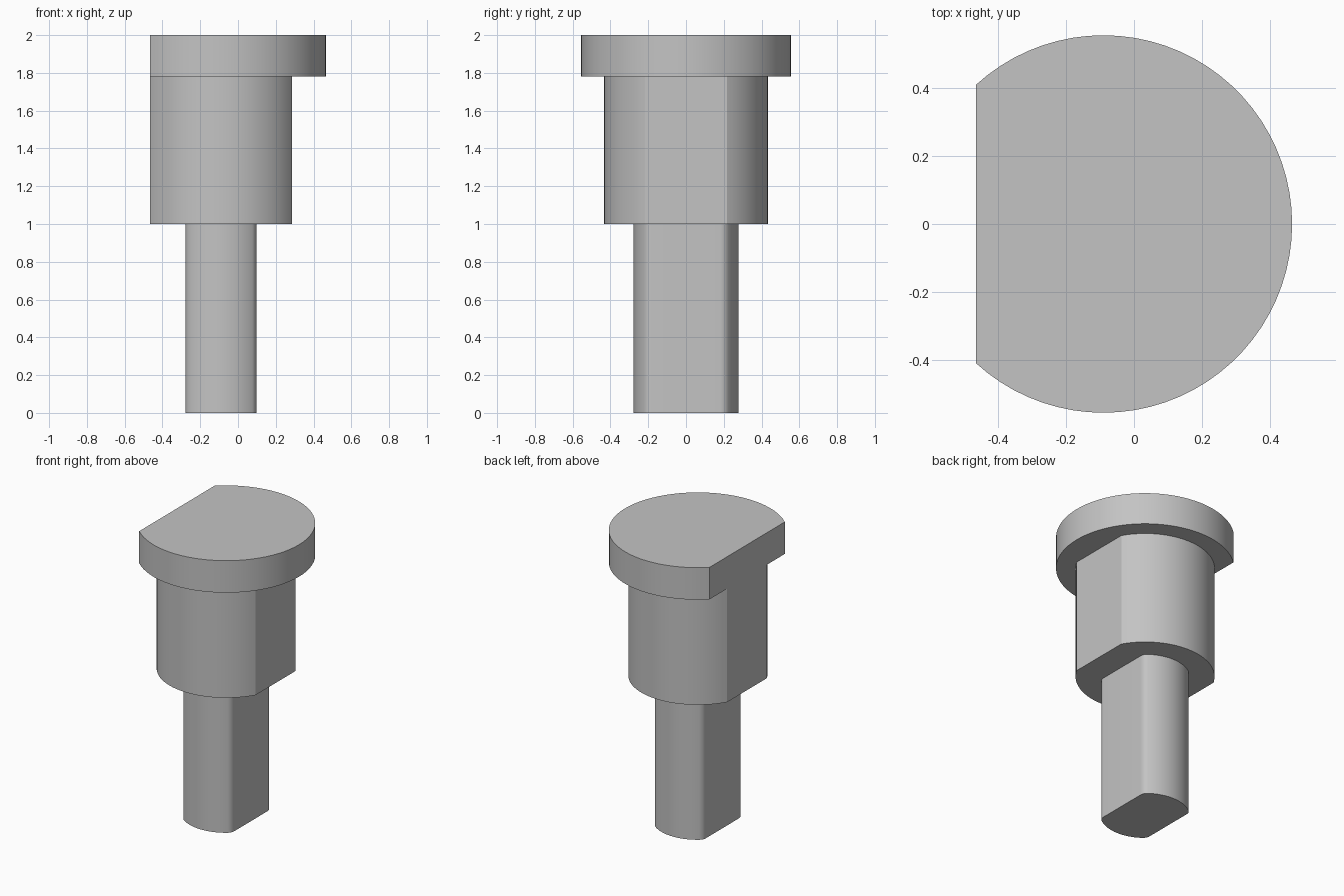
import bpy
import bmesh
from math import acos, atan2, cos, sin, sqrt, pi, radians

cube = bpy.data.objects.get("Cube")
if cube:
    bpy.data.objects.remove(cube, do_unlink=True)

AXIS_X = -0.09          # shared axis of all three sections
FLAT = 0.375            # distance of head and body flats from the axis

grey = bpy.data.materials.new("plain grey")
grey.use_nodes = True
colour = (0.55, 0.55, 0.55, 1)
grey.diffuse_color = colour
grey.node_tree.nodes["Principled BSDF"].inputs["Base Color"].default_value = colour


def arc(radius, start, end, steps, cx=0, cy=0):
    angles = [start + (end - start) * i / steps for i in range(steps + 1)]
    return [(cx + radius * cos(a), cy + radius * sin(a)) for a in angles]


def both_sides(half):
    """Add the half profile again, turned half way round."""
    return half + [(-x, -y) for x, y in half]


def single_flat(radius, flat):
    a = pi - acos(flat / radius)
    return arc(radius, -a, a, 56)


def double_flat(radius, flat):
    a = acos(flat / radius)
    return both_sides(arc(radius, a, pi - a, 32))


def rounded_double_flat(radius, flat, fillet):
    cx = flat - fillet
    cy = sqrt((radius - fillet) ** 2 - cx ** 2)
    a = atan2(cy, cx)
    half = arc(fillet, 0, a, 8, cx, cy)
    half += arc(radius, a, pi - a, 20)[1:-1]
    half += arc(fillet, pi - a, pi, 8, -cx, cy)
    return both_sides(half)


def extrude_profile(name, profile, bottom, top):
    bm = bmesh.new()
    face = bm.faces.new([bm.verts.new((AXIS_X + x, y, bottom)) for x, y in profile])
    result = bmesh.ops.extrude_face_region(bm, geom=[face], use_keep_orig=True)
    raised = [g for g in result["geom"] if isinstance(g, bmesh.types.BMVert)]
    bmesh.ops.translate(bm, verts=raised, vec=(0, 0, top - bottom))
    bmesh.ops.recalc_face_normals(bm, faces=bm.faces)
    mesh = bpy.data.meshes.new(name)
    bm.to_mesh(mesh)
    bm.free()
    mesh.materials.append(grey)
    obj = bpy.data.objects.new(name, mesh)
    bpy.context.collection.objects.link(obj)
    bpy.ops.object.select_all(action="DESELECT")
    obj.select_set(True)
    bpy.context.view_layer.objects.active = obj
    bpy.ops.object.shade_smooth_by_angle(angle=radians(25))


# Narrow stem with rounded corners, wide body, and head with one flat
extrude_profile("stem", rounded_double_flat(0.278, 0.1875, 0.055), 0, 1)
extrude_profile("body", double_flat(0.433, FLAT), 1, 1.78)
extrude_profile("head", single_flat(0.555, FLAT), 1.78, 2)
